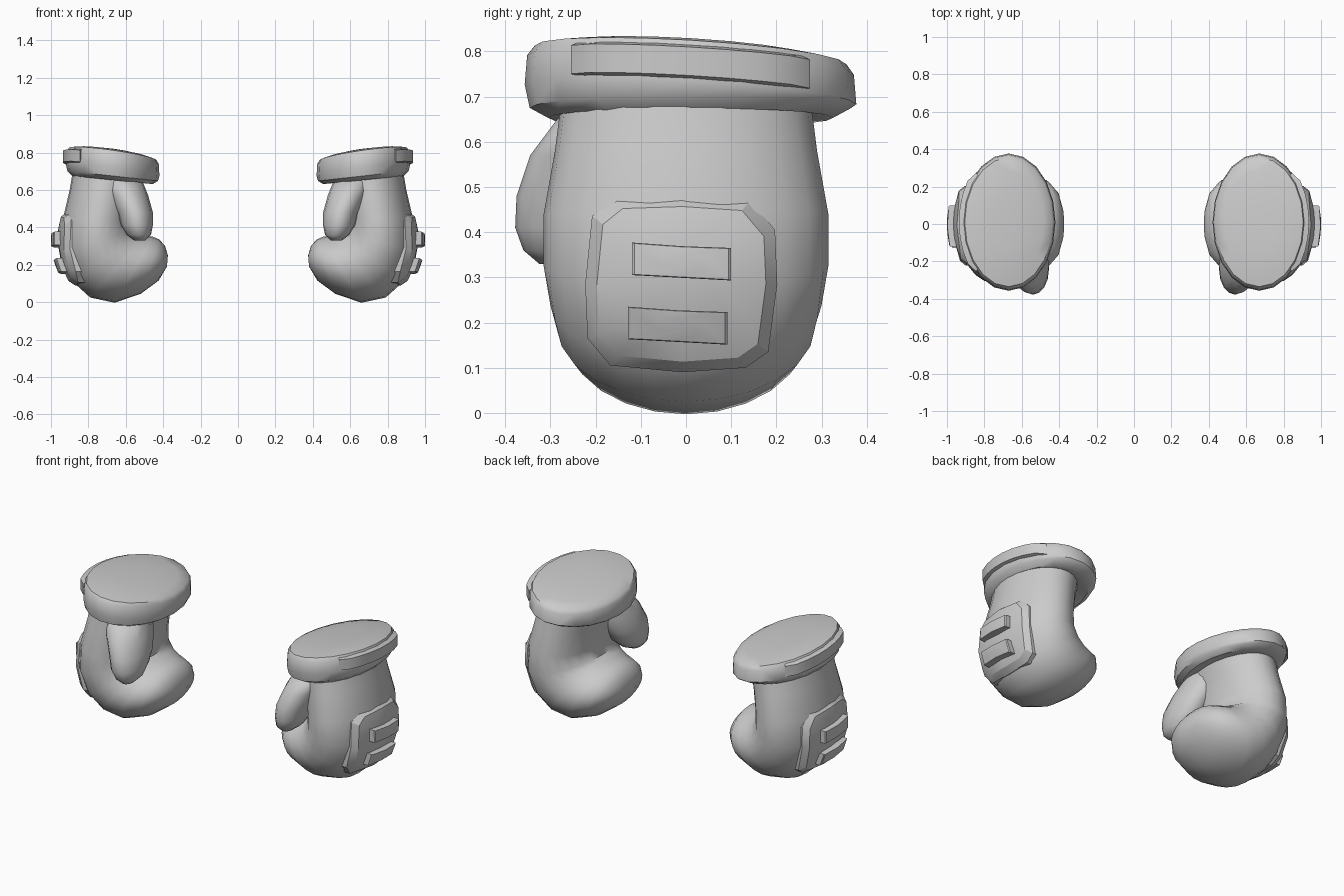
import bpy, bmesh
from math import sin, cos, pi, radians, sqrt
from mathutils import Vector

if "Cube" in bpy.data.objects:
    bpy.data.objects.remove(bpy.data.objects["Cube"])

grey = bpy.data.materials.new("plain_grey")
grey.use_nodes = True
grey.diffuse_color = (0.6, 0.6, 0.6, 1)
grey.node_tree.nodes["Principled BSDF"].inputs["Base Color"].default_value = (0.6, 0.6, 0.6, 1)


def loft(name, rings, angle=40, smooth=0):
    """Skin equal-length point rings, close both ends, mirror to the other hand."""
    bm = bmesh.new()
    rows = [[bm.verts.new(p) for p in ring] for ring in rings]
    n = len(rows[0])
    for a, b in zip(rows, rows[1:]):
        for i in range(n):
            j = (i + 1) % n
            bm.faces.new((a[i], a[j], b[j], b[i]))
    for row in (rows[0], rows[-1]):
        mid = bm.verts.new(sum((v.co for v in row), Vector()) / n)
        for i in range(n):
            bm.faces.new((row[i], row[(i + 1) % n], mid))
    bmesh.ops.recalc_face_normals(bm, faces=bm.faces)
    mesh = bpy.data.meshes.new(name)
    bm.to_mesh(mesh)
    bm.free()
    mesh.materials.append(grey)
    ob = bpy.data.objects.new(name, mesh)
    bpy.context.collection.objects.link(ob)
    bpy.ops.object.select_all(action='DESELECT')
    ob.select_set(True)
    bpy.context.view_layer.objects.active = ob
    bpy.ops.object.shade_smooth_by_angle(angle=radians(angle))
    if smooth:
        ob.modifiers.new("round", 'SUBSURF').levels = smooth
        ob.modifiers["round"].render_levels = smooth
    ob.modifiers.new("other_hand", 'MIRROR').use_clip = False
    return ob


def circle(n):
    return [(cos(2 * pi * i / n), sin(2 * pi * i / n)) for i in range(n)]


# Curled mitten: outer x, z / inner x, z / half depth of each section
sections = [
    (0.88, 0.72, 0.50, 0.68, 0.275), (0.90, 0.60, 0.535, 0.56, 0.29),
    (0.935, 0.45, 0.56, 0.43, 0.315), (0.945, 0.28, 0.555, 0.37, 0.315),
    (0.89, 0.115, 0.52, 0.36, 0.30), (0.79, 0.025, 0.49, 0.355, 0.285),
    (0.66, -0.003, 0.455, 0.35, 0.265), (0.52, 0.045, 0.42, 0.335, 0.235),
    (0.425, 0.115, 0.39, 0.30, 0.17), (0.38, 0.19, 0.375, 0.25, 0.07)]
rings = []
for ox, oz, ix, iz, depth in sections:
    mid = Vector(((ox + ix) / 2, 0, (oz + iz) / 2))
    half = Vector(((ox - ix) / 2, 0, (oz - iz) / 2))
    rings.append([mid + half * c + Vector((0, depth * s, 0)) for c, s in circle(24)])
loft("mitten", rings, 60)

# Thumb: centre x, y, z / radius in x / radius in y
thumb = [(0.63, -0.13, 0.67, 0.11, 0.14), (0.585, -0.18, 0.57, 0.105, 0.165),
         (0.55, -0.22, 0.48, 0.095, 0.155), (0.54, -0.245, 0.41, 0.085, 0.133),
         (0.53, -0.265, 0.36, 0.065, 0.095), (0.525, -0.28, 0.33, 0.03, 0.045)]
loft("thumb", [[(x + rx * c, y + ry * s, z) for c, s in circle(16)]
               for x, y, z, rx, ry in thumb], 60)


# Cuff: tilted oval band with a softly domed lid
def cuff_point(c, s, scale, z, slope):
    x, y = 0.25 * c * scale, 0.367 * s * scale
    return (0.67 + x, 0.01 + y, z + slope * x - 0.06 * y * (slope > 0.11))


profile = [(0.72, 0.66, 0.10), (0.86, 0.653, 0.10), (0.97, 0.675, 0.11),
           (1.0, 0.705, 0.12), (0.985, 0.77, 0.13), (0.94, 0.792, 0.14),
           (0.75, 0.803, 0.14), (0.4, 0.812, 0.13)]
loft("cuff", [[cuff_point(c, s, *p) for c, s in circle(20)] for p in profile], 42)

# Raised strap around the outer side of the cuff
strap = []
for i in range(9):
    a = radians(-46 + 92 * i / 8)
    out = 1.0 if i in (0, 8) else 1.065
    strap.append([cuff_point(cos(a), sin(a), k, z, 0.13)
                  for k, z in ((0.93, 0.705), (out, 0.712), (out, 0.775), (0.93, 0.785))])
loft("cuff_strap", strap, 30)


# Pads that follow the back of the hand
def back_of_hand(y, z):
    return 0.968 - 0.9 * y * y - 1.3 * (z - 0.33) ** 2


def pad(name, outline, cy, cz, steps):
    rings = []
    for scale, height in steps:
        ring = []
        for y, z in outline:
            py, pz = cy + y * scale, cz + z * scale
            ring.append((back_of_hand(py, pz) + height, py, pz))
        rings.append(ring)
    loft(name, rings, 30)


octagon = [(-0.21, -0.12), (-0.16, -0.18), (0, -0.195), (0.14, -0.185), (0.19, -0.15),
           (0.21, 0), (0.205, 0.12), (0.15, 0.185), (0, 0.195), (-0.15, 0.19),
           (-0.2, 0.15), (-0.215, 0)]
pad("hand_plate", octagon, -0.008, 0.285, [(1, -0.08), (1, -0.022), (0.88, 0), (0.45, 0)])

bar = [(-0.11, -0.03), (0, -0.036), (0.11, -0.042), (0.11, 0.03), (0, 0.034), (-0.11, 0.042)]
for label, y, z in (("upper", -0.01, 0.335), ("lower", -0.018, 0.193)):
    pad(label + "_bar", bar, y, z, [(1, -0.02), (1, 0.028), (0.95, 0.032), (0.4, 0.032)])
